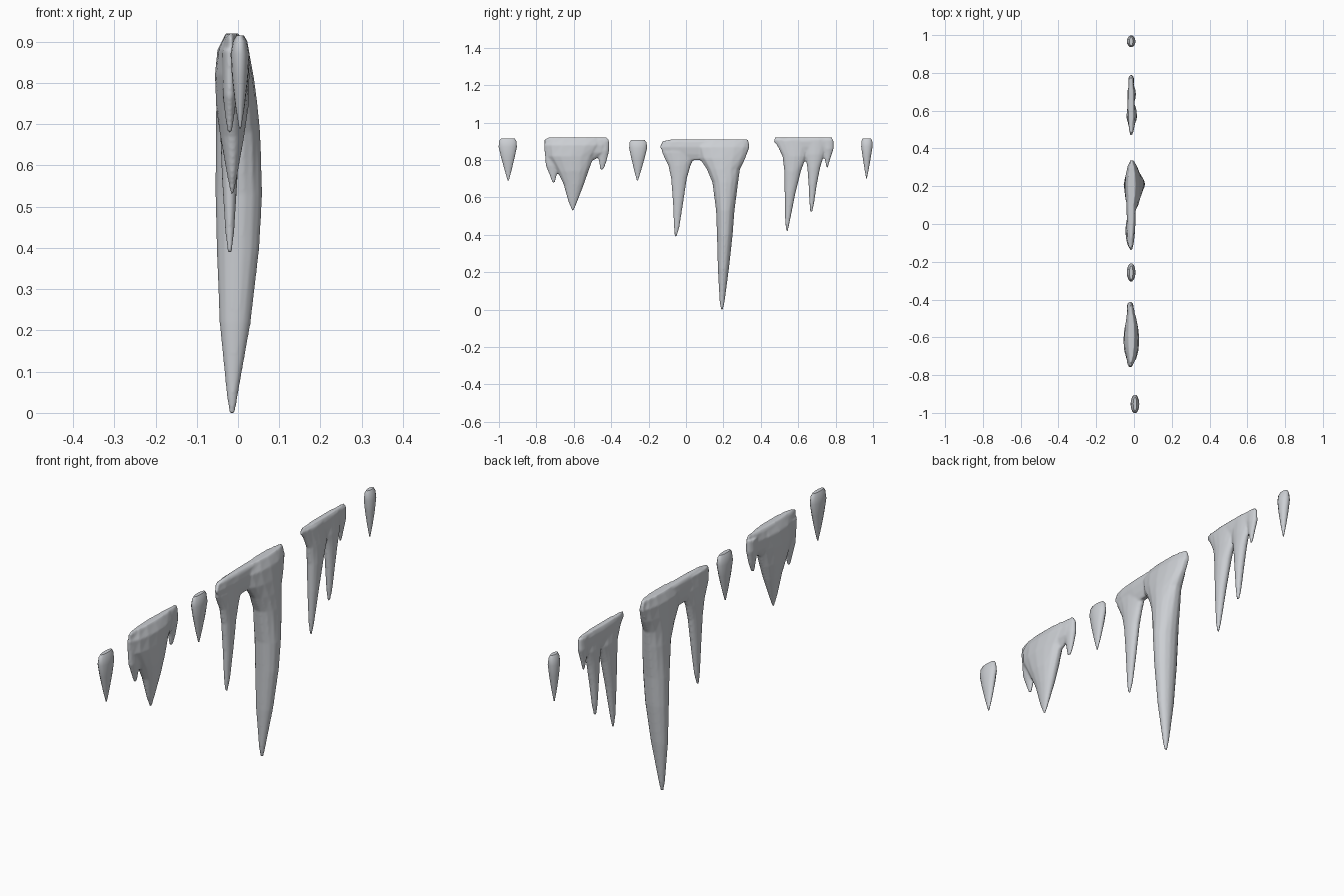
import bpy
import bmesh
import math

SIDES = 14
UNIT = 0.01  # ring sizes below are given in hundredths

default_cube = bpy.data.objects.get("Cube")
if default_cube:
    bpy.data.objects.remove(default_cube, do_unlink=True)


def make_material(name, colour):
    material = bpy.data.materials.new(name)
    material.use_nodes = True
    material.diffuse_color = colour
    shader = next(n for n in material.node_tree.nodes if n.type == "BSDF_PRINCIPLED")
    shader.inputs["Base Color"].default_value = colour
    return material


ice = make_material("ice grey", (0.6, 0.62, 0.65, 1))


def add_loft(mesh, centre_x, rings):
    """Stack elliptical rings (height, near y, far y, half thickness, optional centre x)."""
    previous = None
    for height, near, far, half_x, *shift in rings:
        middle_x = shift[0] if shift else centre_x
        middle_y, half_y = (near + far) / 2, (far - near) / 2
        ring = []
        for step in range(SIDES):
            angle = math.tau * step / SIDES
            x = middle_x + half_x * math.cos(angle)
            y = middle_y + half_y * math.sin(angle)
            ring.append(mesh.verts.new((x * UNIT, y * UNIT, height * UNIT)))
        if previous:
            for step in range(SIDES):
                after = (step + 1) % SIDES
                mesh.faces.new((previous[step], previous[after], ring[after], ring[step]))
        else:
            mesh.faces.new(ring)
        previous = ring
    mesh.faces.new(previous)


def make_icicle(name, lofts, fuse=True):
    """Build one hanging piece; several lofts are fused into a single skin."""
    mesh = bmesh.new()
    for centre_x, rings in lofts:
        add_loft(mesh, centre_x, rings)
    bmesh.ops.recalc_face_normals(mesh, faces=mesh.faces)
    data = bpy.data.meshes.new(name)
    mesh.to_mesh(data)
    mesh.free()
    data.materials.append(ice)
    piece = bpy.data.objects.new(name, data)
    bpy.context.collection.objects.link(piece)

    if fuse:
        skin = piece.modifiers.new("Fused skin", "REMESH")
        skin.mode = "VOXEL"
        skin.voxel_size = 0.005
        skin.use_smooth_shade = True
        melt = piece.modifiers.new("Melted surface", "SMOOTH")
        melt.factor = 0.5
        melt.iterations = 4

    bpy.ops.object.select_all(action="DESELECT")
    piece.select_set(True)
    bpy.context.view_layer.objects.active = piece
    bpy.ops.object.shade_smooth_by_angle(angle=math.radians(50))
    return piece


def make_drop(name, centre_x, tip, near, far, bottom, top):
    """Single short icicle with a rounded top."""
    def blend(edge, amount):
        return tip + (edge - tip) * amount

    rings = []
    for level, width, thick in ((0, .06, .1), (.25, .38, .5), (.55, .74, .85),
                                (.8, 1, 1), (.94, .95, .75), (1, .75, .4)):
        height = bottom + (top - bottom) * level
        rings.append((height, blend(near, width), blend(far, width), 2.3 * thick))
    make_icicle(name, [(centre_x, rings)], fuse=False)


# Three separate short icicles
make_drop("front_drop", .5, -95, -100.3, -90.3, 69, 91.5)
make_drop("middle_drop", -1.5, -26, -30.5, -20.7, 69, 90.7)
make_drop("back_drop", -1.5, 96.5, 93.6, 99.8, 70, 91.5)

# Front cluster: broad crest, wide central spike, one small spike at each end
front_crest = [(80, -74, -49, 2), (84, -75, -42, 2.8), (88, -76, -41, 2.8),
               (91, -76, -41, 1.8), (92, -74, -42, 1)]
front_spike = [(53, -61, -60, .3), (58, -63, -58, 1.3), (67, -65.5, -54.5, 2.9),
               (74, -69, -52, 3.9), (82, -74, -49, 4.2), (88, -75, -45, 3.6),
               (92, -73, -46, 1.6)]
front_tooth = [(68, -71.5, -70, .5), (72, -73, -69, 1.1), (77, -75, -67, 1.7),
               (88, -76, -66, 1.9)]
rear_tooth = [(75, -46, -44, .5), (79, -46.5, -42.5, 1.2), (85, -48, -41, 1.9),
              (90, -48, -41, 1.6)]
make_icicle("front_cluster", [(-1.7, front_crest), (-1.4, front_spike),
                              (-2, front_tooth), (-2, rear_tooth)])

# Middle cluster: long main spike, shorter side spike and the crest joining them
middle_crest = [(80, -10, 31, 1.3), (83, -12, 33, 2.1), (87, -14.5, 34.5, 2.5),
                (90, -13, 34, 2), (91, -9, 33.5, 1.3)]
main_spike = [(0, 18.7, 19.7, .7, -1.4), (4, 18, 20.6, 1.3, -1.4),
              (22, 17, 23, 3.8, -.7), (40, 16.5, 25, 5.2, 0),
              (53, 16, 26, 5.7, .2), (68, 14, 28, 5.4, 0),
              (75, 11, 29, 5, -.3), (81, 7, 32, 4.5, -.6),
              (87, 5, 34, 3.8, -1), (91, 8, 33, 2, -1.2)]
side_spike = [(39, -6, -5, .5), (44, -6.5, -3.5, 1.1), (57, -7, -1.5, 1.9),
              (70, -8, .5, 2.4), (77, -9.5, 2.5, 2.6), (84, -13, 6, 2.4),
              (90, -13, 6, 1.6)]
make_icicle("middle_cluster", [(-1.5, middle_crest), (-1, main_spike),
                               (-2, side_spike)])

# Back cluster: two slim spikes and a tiny tooth under a thin crest
back_crest = [(83, 51, 77, 1.3), (87, 49, 79, 1.9), (90, 46.5, 79, 1.9),
              (92, 47, 78.5, 1.2)]
slim_spike = [(42, 53.5, 54.5, .4), (47, 53, 55.5, 1.1), (62, 52.7, 58.5, 2.2),
              (74, 52.5, 61.5, 2.8), (82, 51.5, 64.5, 2.7), (91, 47, 65, 1.6)]
short_spike = [(52.5, 66.3, 67.6, .5), (57, 66, 68.5, 1.2), (67, 65.5, 70, 1.9),
               (76, 64.8, 71.8, 2.3), (83, 63.5, 74, 2.3), (91, 62, 75, 1.5)]
tiny_tooth = [(76, 75, 76, .4), (80, 74.2, 77, 1), (86, 73, 79, 1.6), (91, 72, 79, 1.3)]
make_icicle("back_cluster", [(-1.5, back_crest), (-1.2, slim_spike),
                             (-1.3, short_spike), (-1.5, tiny_tooth)])
